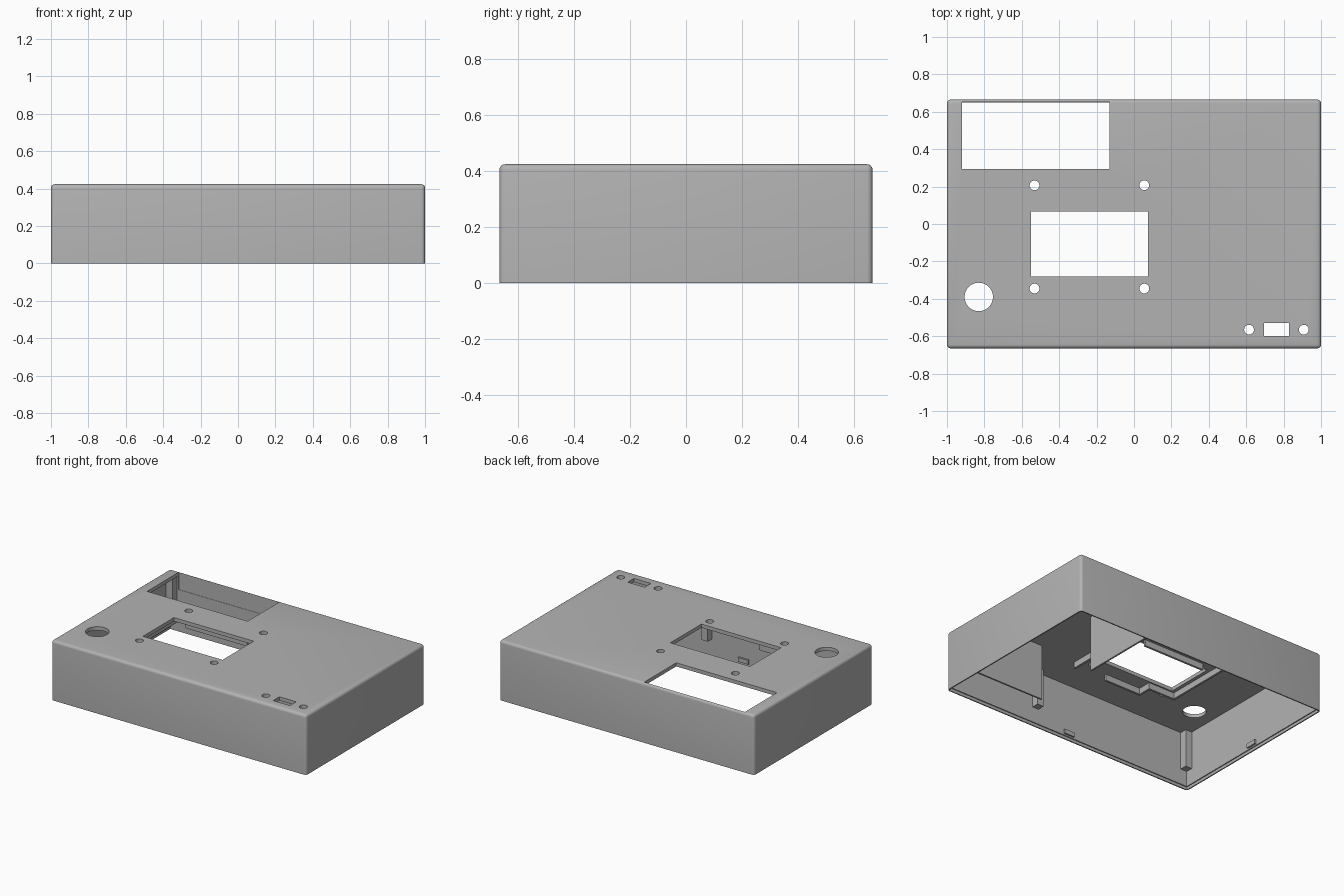
import bpy, bmesh, math
from mathutils import Matrix

cube = bpy.data.objects.get("Cube")
if cube:
    bpy.data.objects.remove(cube)

W, D, H = 1.0, 0.665, 0.424      # half width, half depth, height
WALL, CEIL = 0.015, 0.398        # wall thickness, underside of the lid

grey = bpy.data.materials.new("case_grey")
grey.use_nodes = True
grey.diffuse_color = (0.45, 0.45, 0.45, 1)
grey.node_tree.nodes["Principled BSDF"].inputs["Base Color"].default_value = (0.45, 0.45, 0.45, 1)


def add(name, bm):
    mesh = bpy.data.meshes.new(name)
    bm.to_mesh(mesh)
    bm.free()
    mesh.materials.append(grey)
    obj = bpy.data.objects.new(name, mesh)
    bpy.context.collection.objects.link(obj)
    return obj


def box(name, x, y, z, bevel=0):
    """Box from three (low, high) ranges; a bevel rounds all but the bottom edges."""
    bm = bmesh.new()
    bmesh.ops.create_cube(bm, size=1)
    for v in bm.verts:
        for i, (lo, hi) in enumerate((x, y, z)):
            v.co[i] = hi if v.co[i] > 0 else lo
    if bevel:
        edges = [e for e in bm.edges if any(v.co.z > z[0] + 0.01 for v in e.verts)]
        bmesh.ops.bevel(bm, geom=edges, offset=bevel, segments=4, profile=0.5, affect='EDGES')
    return add(name, bm)


def drill(x, y, r):
    bm = bmesh.new()
    bmesh.ops.create_cone(bm, cap_ends=True, segments=32, radius1=r, radius2=r, depth=0.3,
                          matrix=Matrix.Translation((x, y, H)))
    return add("drill_cutter", bm)


def cut(target, cutter):
    """Subtract the cutter, bake the result and drop the cutter."""
    cutter.hide_render = True
    mod = target.modifiers.new("cut", 'BOOLEAN')
    mod.operation, mod.solver, mod.object = 'DIFFERENCE', 'EXACT', cutter
    bpy.context.view_layer.update()
    baked = bpy.data.meshes.new_from_object(target.evaluated_get(bpy.context.evaluated_depsgraph_get()))
    target.modifiers.clear()
    target.data = baked
    bpy.data.objects.remove(cutter)


# Hollow shell, open underneath, with a stepped rim
shell = box("case_shell", (-W, W), (-D, D), (0, H), bevel=0.02)
ix, iy = W - WALL, D - WALL
cut(shell, box("cavity_cutter", (-ix, ix), (-iy, iy), (-0.1, CEIL)))
cut(shell, box("rim_cutter", (-ix - 0.007, ix + 0.007), (-iy - 0.007, iy + 0.007), (-0.1, 0.02)))

# Lid openings: rear bay, display window, switch slot
through = (0.3, 0.6)
for x, y in (((-0.92, -0.13), (0.295, 0.652)),
             ((-0.55, 0.075), (-0.28, 0.068)),
             ((0.695, 0.828), (-0.6, -0.53))):
    cut(shell, box("slot_cutter", x, y, through))

# Round openings: large button, display screws, switch screws
cut(shell, drill(-0.83, -0.39, 0.076))
for x in (-0.532, 0.055):
    for y in (-0.345, 0.207):
        cut(shell, drill(x, y, 0.026))
for x in (0.615, 0.908):
    cut(shell, drill(x, -0.565, 0.026))

bpy.context.view_layer.objects.active = shell
shell.select_set(True)
bpy.ops.object.shade_smooth_by_angle(angle=math.radians(30))

# Interior partitions
T = 0.012
box("front_partition", (0.455, ix + 0.002), (-0.37 - T, -0.37), (0.005, CEIL + 0.002))
box("rear_partition", (0.455 - T, 0.455), (0.11, iy + 0.002), (0.005, CEIL + 0.002))

# Screw posts against the front and rear walls
P = 0.05
for side, sy in (("front", -1), ("rear", 1)):
    y = sorted((sy * (iy + 0.002), sy * (iy - P)))
    box(side + "_corner_post", (-ix - 0.002, -ix + P), y, (0.13, CEIL + 0.002))
    box(side + "_middle_post", (0.25, 0.25 + P), y, (0.13, CEIL + 0.002))

# Ridges around the display on the underside of the lid
ridge_z = (0.355, CEIL + 0.002)
for name, x, y in (("left", (0.15, 0.165), (-0.4, -0.2)),
                   ("front", (-0.37, -0.09), (-0.4, -0.385)),
                   ("front_step", (-0.385, -0.37), (-0.4, -0.3)),
                   ("front_right", (-0.59, -0.37), (-0.305, -0.29)),
                   ("right", (-0.59, -0.575), (-0.305, 0.18)),
                   ("rear", (-0.48, 0.0), (0.1, 0.115))):
    box("display_ridge_" + name, x, y, ridge_z)

# Snap tabs centred on each wall near the rim
for s, side in ((-1, "low"), (1, "high")):
    box("long_wall_tab_" + side, (-0.04, 0.04), sorted((s * (iy + 0.002), s * (iy - 0.012))), (0.03, 0.06))
    box("short_wall_tab_" + side, sorted((s * (ix + 0.002), s * (ix - 0.012))), (-0.04, 0.04), (0.03, 0.06))
